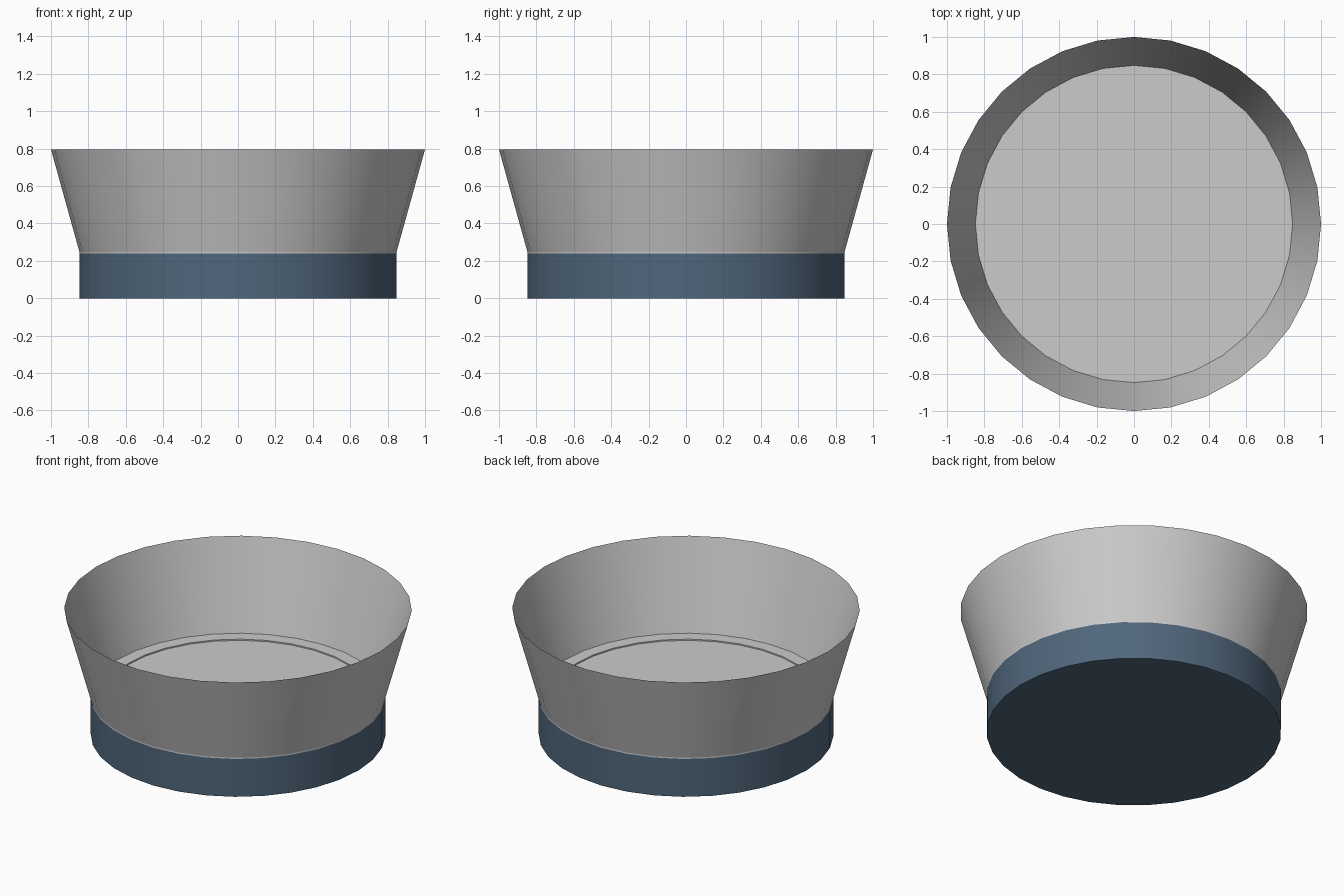
import bpy, bmesh, math

if "Cube" in bpy.data.objects:
    bpy.data.objects.remove(bpy.data.objects["Cube"])

SIDES = 32

def lathe(name, profile, color=None):
    """Revolve (radius, z) points; a zero radius makes a flat n-gon cap."""
    bm = bmesh.new()
    rings = []
    for r, z in profile:
        rings.append([bm.verts.new((r * math.cos(math.tau * i / SIDES),
                                    r * math.sin(math.tau * i / SIDES), z))
                      for i in range(SIDES)] if r else None)
    for a, b in zip(rings, rings[1:]):
        if a is None:
            bm.faces.new(b[::-1])
        elif b is None:
            bm.faces.new(a)
        else:
            for i in range(SIDES):
                j = (i + 1) % SIDES
                bm.faces.new((a[i], a[j], b[j], b[i]))
    mesh = bpy.data.meshes.new(name)
    bm.to_mesh(mesh)
    bm.free()
    obj = bpy.data.objects.new(name, mesh)
    bpy.context.collection.objects.link(obj)
    if color:
        mat = bpy.data.materials.new(name + "_blue")
        mat.diffuse_color = color
        mat.use_nodes = True
        mat.node_tree.nodes["Principled BSDF"].inputs["Base Color"].default_value = mat.diffuse_color
        mesh.materials.append(mat)
    bpy.ops.object.select_all(action='DESELECT')
    obj.select_set(True)
    bpy.context.view_layer.objects.active = obj
    bpy.ops.object.shade_smooth_by_angle(angle=math.radians(14))
    return obj

# Blue foot, closed underneath
lathe("base", [(0, 0), (0.848, 0), (0.848, 0.24)], (0.08, 0.135, 0.20, 1))

# Flared thin wall with a narrow lip at its foot
lathe("flared_wall", [(0.848, 0.24), (0.848, 0.248), (1.0, 0.796)])

# Floor: flat ledge around a very shallow recess
lathe("bowl_floor", [(0.848, 0.248), (0.768, 0.248), (0.768, 0.24), (0, 0.24)][::1])
